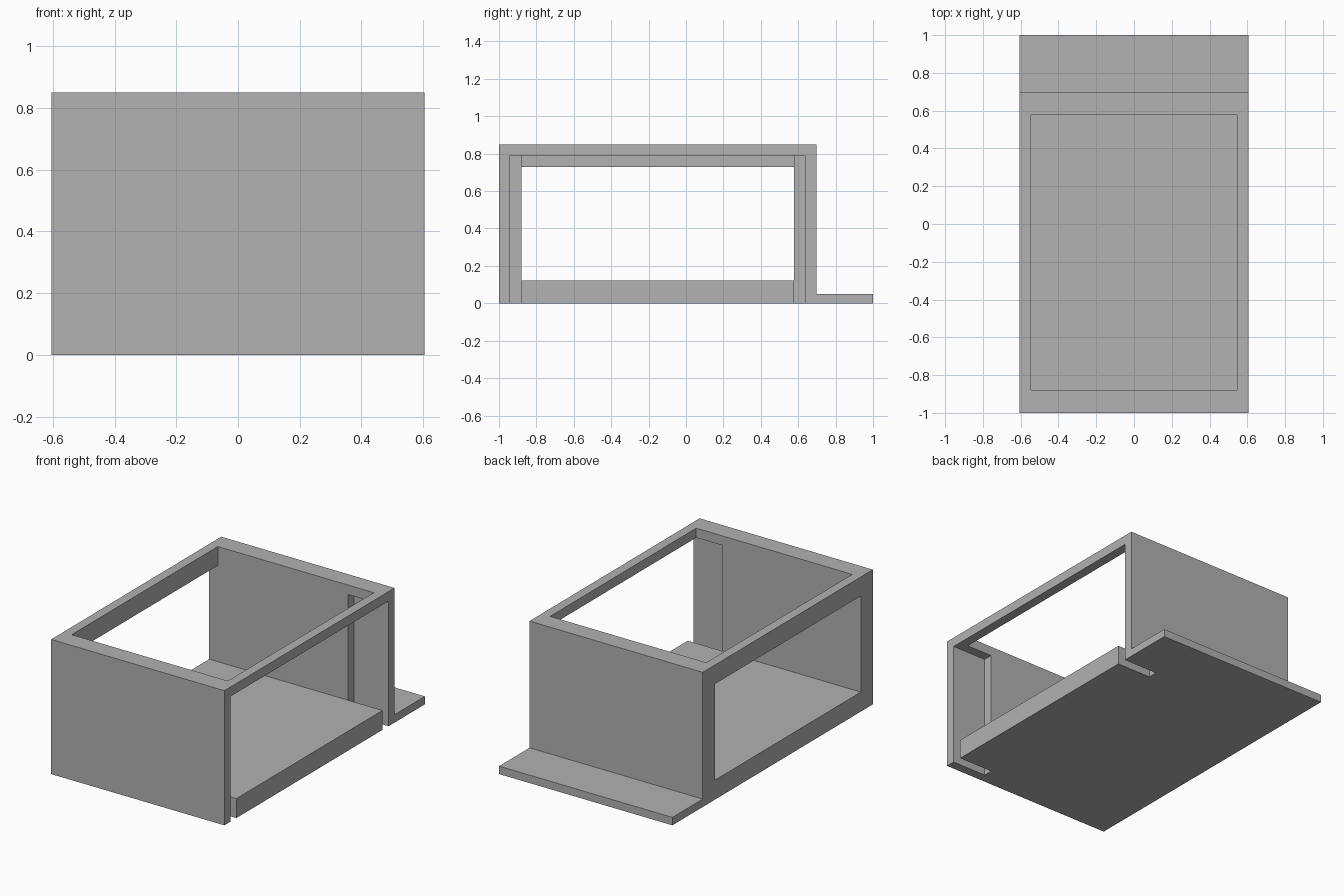
import bpy

cube = bpy.data.objects.get("Cube")
if cube:
    bpy.data.objects.remove(cube, do_unlink=True)

# Overall dimensions
HALF_W = 0.605
FRONT, BACK, REAR = -1.0, 0.697, 1.0
HEIGHT, FLOOR, LIP = 0.85, 0.123, 0.05
WALL = 0.06
SLOT_X = 0.365
IN_FRONT, IN_BACK = FRONT + 2 * WALL, BACK - 2 * WALL

grey = bpy.data.materials.new("plain grey")
grey.use_nodes = True
colour = (0.445, 0.445, 0.445, 1)
grey.diffuse_color = colour
grey.node_tree.nodes["Principled BSDF"].inputs["Base Color"].default_value = colour


def prism(name, profile, x0, x1):
    """Extrude a side (y, z) profile, listed counter-clockwise, along x."""
    n = len(profile)
    verts = [(x, y, z) for x in (x0, x1) for y, z in profile]
    faces = [tuple(reversed(range(n))), tuple(range(n, 2 * n))]
    faces += [(i, (i + 1) % n, (i + 1) % n + n, i + n) for i in range(n)]
    mesh = bpy.data.meshes.new(name)
    mesh.from_pydata(verts, [], faces)
    mesh.materials.append(grey)
    obj = bpy.data.objects.new(name, mesh)
    bpy.context.collection.objects.link(obj)
    return obj


def rect(y0, y1, z0, z1):
    return [(y0, z0), (y1, z0), (y1, z1), (y0, z1)]


# Housing block with the thin rear flange
housing = prism("housing", [(FRONT, 0), (REAR, 0), (REAR, LIP), (BACK, LIP),
                            (BACK, HEIGHT), (FRONT, HEIGHT)], -HALF_W, HALF_W)

# Main cavity, open at the top
cavity = prism("cavity_cutter", rect(IN_FRONT, IN_BACK, FLOOR, 1),
               -HALF_W + WALL, HALF_W - WALL)

# Window through the closed side
window = prism("window_cutter", rect(IN_FRONT, IN_BACK, FLOOR, HEIGHT - 2 * WALL), -1, 0)

# Open side with an arch-shaped slot running down past the floor
top = HEIGHT - WALL
slot = prism("slot_cutter", [
    (FRONT + WALL, -0.1), (IN_FRONT, -0.1), (IN_FRONT, FLOOR), (IN_BACK, FLOOR),
    (IN_BACK, -0.1), (BACK - WALL, -0.1), (BACK - WALL, top), (FRONT + WALL, top)],
    SLOT_X, 1)

for cutter in (cavity, window, slot):
    cutter.hide_render = True
    cutter.hide_viewport = True
    cutter.display_type = 'WIRE'
    mod = housing.modifiers.new(cutter.name, 'BOOLEAN')
    mod.operation = 'DIFFERENCE'
    mod.solver = 'EXACT'
    mod.object = cutter

# Bake the cuts and discard the cutters
bpy.context.view_layer.update()
depsgraph = bpy.context.evaluated_depsgraph_get()
cut_mesh = bpy.data.meshes.new_from_object(housing.evaluated_get(depsgraph))
housing.modifiers.clear()
housing.data = cut_mesh
for cutter in (cavity, window, slot):
    bpy.data.objects.remove(cutter, do_unlink=True)
